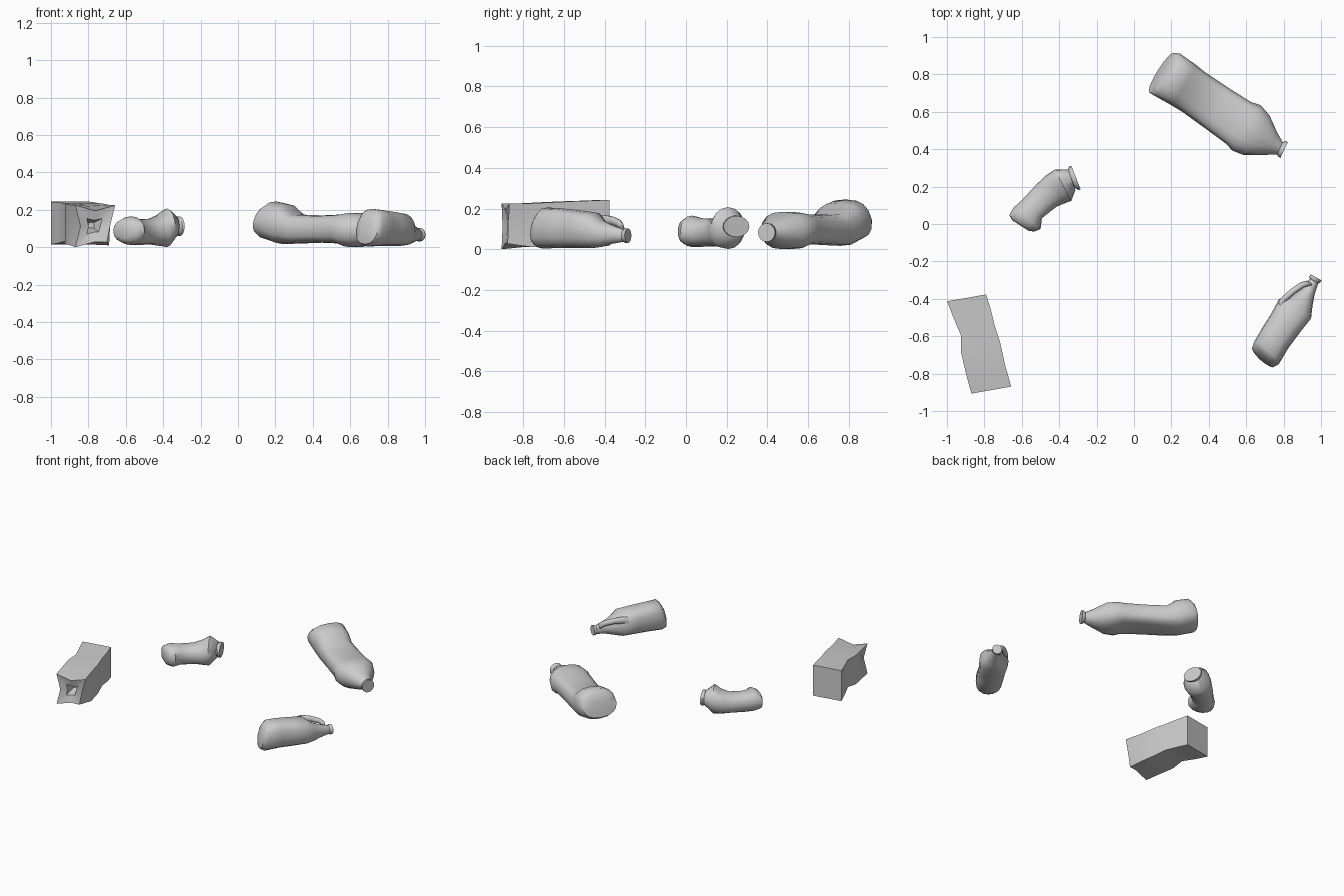
import bpy, bmesh
from math import sin, cos, radians, pi, copysign
from mathutils import Vector


def loft(name, rings, angle=35):
    """Skin a row of equal-length point rings and cap both ends."""
    bm = bmesh.new()
    rows = [[bm.verts.new(p) for p in ring] for ring in rings]
    n = len(rows[0])
    for a, b in zip(rows, rows[1:]):
        for i in range(n):
            j = (i + 1) % n
            bm.faces.new((a[i], a[j], b[j], b[i]))
    bm.faces.new(rows[0][::-1])
    bm.faces.new(rows[-1])
    bmesh.ops.recalc_face_normals(bm, faces=bm.faces)
    me = bpy.data.meshes.new(name)
    bm.to_mesh(me)
    bm.free()
    ob = bpy.data.objects.new(name, me)
    bpy.context.collection.objects.link(ob)
    bpy.ops.object.select_all(action='DESELECT')
    ob.select_set(True)
    bpy.context.view_layer.objects.active = ob
    bpy.ops.object.shade_smooth_by_angle(angle=radians(angle))
    return ob


def frame(yaw, pitch=0):
    n = Vector((cos(radians(yaw)), sin(radians(yaw)), 0))
    side = Vector((-n.y, n.x, 0))
    up = Vector((0, 0, cos(radians(pitch)))) + n * sin(radians(pitch))
    return side, up


def oval(x, y, z, yaw, w, h, power=1, pitch=0, sides=16):
    """Superellipse ring: power below 1 makes it boxier."""
    side, up = frame(yaw, pitch)
    f = lambda v: copysign(abs(v) ** power, v)
    return [Vector((x, y, z)) + side * w * f(cos(2 * pi * i / sides))
            + up * h * f(sin(2 * pi * i / sides)) for i in range(sides)]


def box(x, y, z, yaw, w, h, pinch=1, tuck=0):
    """Square ring with pinched side middles; tuck pulls in one lower corner."""
    side, up = frame(yaw)
    pts = [(1, 1), (0, pinch), (-1, 1), (-pinch, 0),
           (-1, -1), (0, -pinch), (1, -1), (pinch, 0)]
    out = []
    for u, v in pts:
        p = Vector((x, y, z)) + side * w * u + up * h * v
        if (u, v) == (1, -1):
            p += -side * tuck + up * tuck * 0.6
        out.append(p)
    return out


# Large flattened bottle, bulged base to flared cap
loft("large_crushed_bottle", [
    oval(.143, .812, .15, -32, .07, .04, 1, 16),
    oval(.15, .808, .152, -32, .125, .085, .9, 18),
    oval(.175, .80, .154, -32, .132, .104, .8, 18),
    oval(.255, .75, .13, -32, .127, .107, .75, 10),
    oval(.32, .705, .105, -31, .122, .078, .65),
    oval(.45, .615, .105, -31, .125, .073, .62),
    oval(.56, .54, .105, -31, .13, .078, .65),
    oval(.60, .515, .10, -32, .143, .092, .8),
    oval(.655, .475, .10, -33, .127, .092, .85),
    oval(.73, .43, .093, -30, .07, .06),
    oval(.78, .405, .09, -25, .036, .036),
    oval(.79, .402, .09, -25, .046, .046),
    oval(.803, .396, .09, -25, .046, .046)], 50)

# Small bent bottle with wide flat cap
loft("small_bent_bottle", [
    oval(-.608, -.008, .095, 57, .05, .04),
    oval(-.60, .003, .095, 57, .08, .062, .9),
    oval(-.572, .03, .096, 52, .092, .077, .9),
    oval(-.545, .08, .09, 47, .072, .07, .9),
    oval(-.47, .15, .09, 44, .08, .068, .85),
    oval(-.42, .185, .098, 36, .09, .083, .9),
    oval(-.38, .207, .112, 28, .095, .103),
    oval(-.333, .237, .12, 20, .058, .055)], 50)
loft("small_bottle_cap", [
    oval(-.336, .242, .12, 21, .05, .045),
    oval(-.322, .245, .12, 21, .068, .052),
    oval(-.31, .248, .12, 21, .068, .052)])

# Crumpled carton with a caved-in front end
loft("crumpled_carton", [
    box(-.895, -.395, .137, -80, .106, .114),
    box(-.865, -.48, .138, -77, .102, .109),
    box(-.835, -.57, .142, -75, .094, .102, 1.0),
    box(-.82, -.66, .132, -74, .108, .108, 1.0),
    box(-.793, -.78, .126, -76, .107, .108, .95),
    box(-.763, -.888, .12, -80, .108, .112, .74, .045),
    box(-.767, -.872, .12, -80, .042, .042, .75, .02),
    box(-.785, -.80, .125, -80, .015, .015)], 50)

# Squashed jug body, shoulder dropping away under the handle
loft("jug_body", [
    oval(.682, -.722, .105, 48, .045, .045, 1, 10),
    oval(.690, -.712, .108, 48, .078, .085, .85, 12),
    oval(.708, -.69, .112, 48, .089, .102, .75, 8),
    oval(.755, -.61, .112, 55, .088, .097, .75),
    oval(.81, -.53, .107, 57, .092, .093, .75),
    oval(.862, -.452, .102, 58, .10, .088, .8),
    oval(.90, -.412, .085, 60, .062, .065, .9),
    oval(.935, -.36, .08, 60, .035, .045),
    oval(.963, -.305, .075, 60, .026, .03),
    oval(.965, -.299, .075, 60, .033, .036),
    oval(.974, -.285, .075, 60, .033, .036)], 50)

# Jug handle running from shoulder to neck
loft("jug_handle", [
    oval(x, y, z, 42, .017, r, sides=10) for x, y, z, r in [
        (.78, -.43, .14, .03), (.805, -.40, .152, .025),
        (.85, -.36, .148, .021), (.90, -.325, .132, .02),
        (.935, -.315, .108, .024), (.955, -.325, .085, .022)]], 50)

# Rest the group on the ground
obs = list(bpy.context.collection.objects)
low = min(v.co.z for o in obs for v in o.data.vertices)
for o in obs:
    for v in o.data.vertices:
        v.co.z -= low
